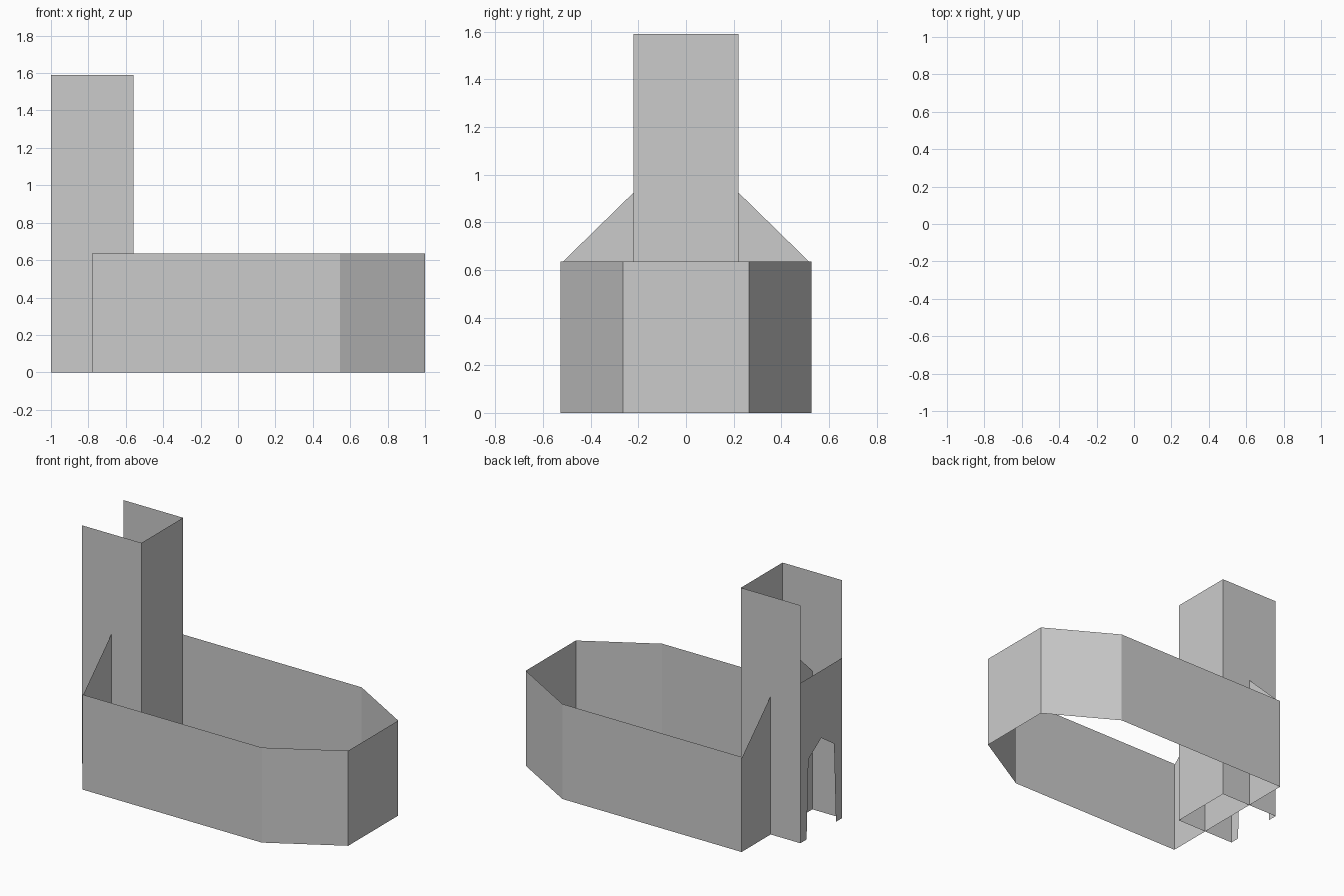
import bpy

if "Cube" in bpy.data.objects:
    bpy.data.objects.remove(bpy.data.objects["Cube"])

NAVE_Y, NAVE_H = 0.527, 0.635      # nave half width and wall height
TOWER_Y, TOWER_H = 0.22, 1.59      # tower half width and height
GABLE_X = -0.78


def make_object(name, verts, faces):
    mesh = bpy.data.meshes.new(name)
    mesh.from_pydata(verts, [], faces)
    mesh.update()
    obj = bpy.data.objects.new(name, mesh)
    bpy.context.collection.objects.link(obj)
    return obj


def wall_strip(name, path, height):
    """Thin upright wall following an open plan path."""
    n = len(path)
    verts = [(x, y, z) for z in (0, height) for x, y in path]
    faces = [(i, i + 1, n + i + 1, n + i) for i in range(n - 1)]
    return make_object(name, verts, faces)


def cross_wall(name, x, outline):
    """Flat wall facing -x, from a (y, z) outline."""
    return make_object(name, [(x, y, z) for y, z in outline],
                       [tuple(range(len(outline)))])


# Nave side walls and three-sided apse
wall_strip("nave_and_apse_walls",
           [(GABLE_X, -NAVE_Y), (0.545, -NAVE_Y), (1, -0.264),
            (1, 0.264), (0.545, NAVE_Y), (GABLE_X, NAVE_Y)], NAVE_H)

# Gabled west wall of the nave, running through the tower
cross_wall("nave_gable", GABLE_X,
           [(-NAVE_Y, 0), (-NAVE_Y, 0.625), (0, 1.14),
            (NAVE_Y, 0.625), (NAVE_Y, 0)])

# Tower: side walls and east wall, open to the west above the entrance
wall_strip("tower_walls",
           [(-1, TOWER_Y), (-0.56, TOWER_Y),
            (-0.56, -TOWER_Y), (-1, -TOWER_Y)][::-1], TOWER_H)

# Low west wall of the tower with a pointed doorway
cross_wall("entrance_wall", -1,
           [(-TOWER_Y, 0), (-TOWER_Y, 1.07), (TOWER_Y, 1.07), (TOWER_Y, 0),
            (0.155, 0), (0.135, 0.53), (0, 0.62), (-0.135, 0.53), (-0.155, 0)])
